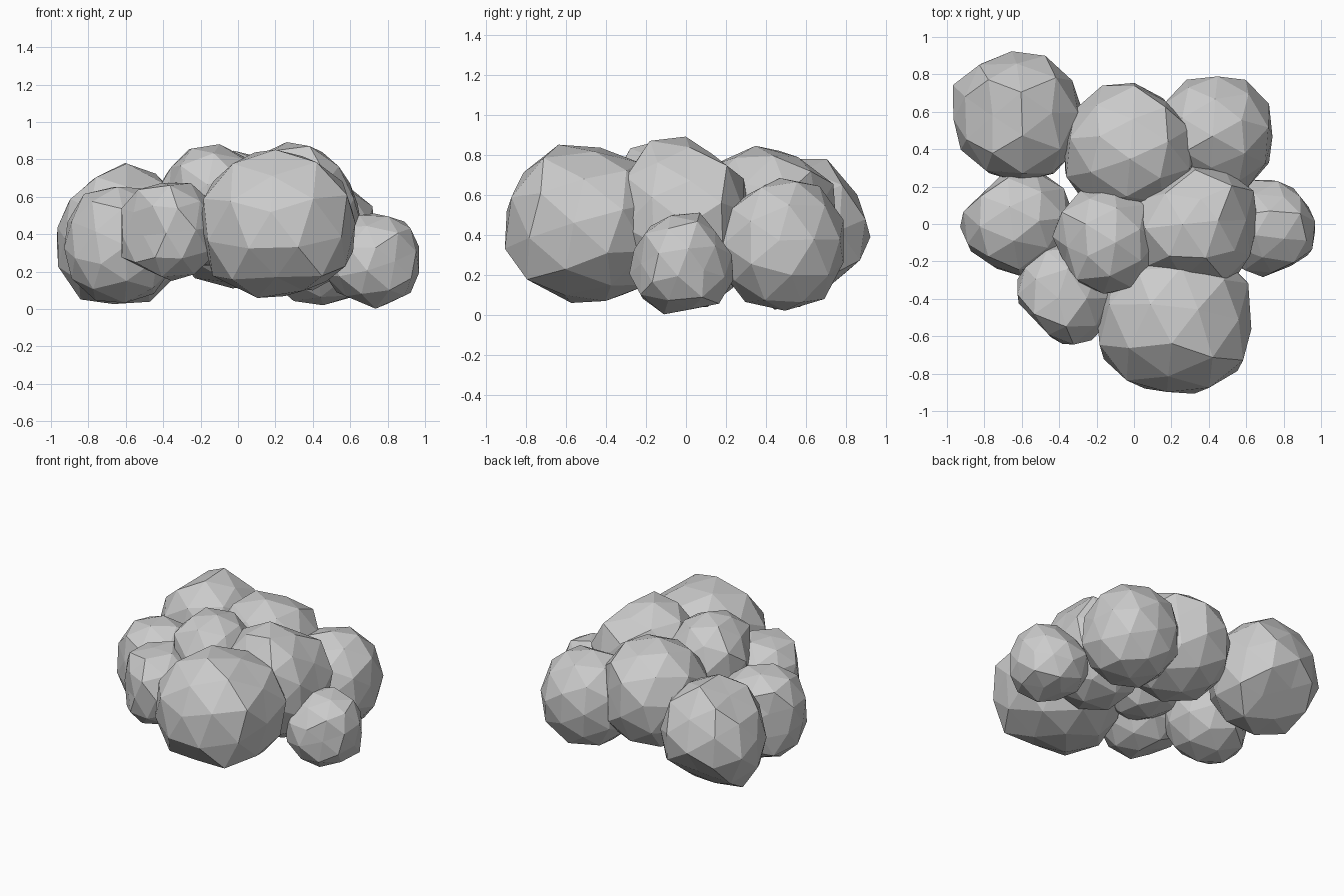
import bpy, bmesh, random
from mathutils import Euler, Vector

random.seed(7)
AXES = {"front": (0, 2), "right": (1, 2), "top": (0, 1)}


def leaf_clump(name, lo, hi, **outlines):
    """Faceted ball filling the box lo..hi, trimmed flat along short
    outline strokes given in the front (x,z), right (y,z) or top (x,y) view."""
    lo, hi = Vector(lo), Vector(hi)
    centre, half = (lo + hi) / 2, (hi - lo) / 2
    bm = bmesh.new()
    bmesh.ops.create_icosphere(bm, subdivisions=2, radius=1.0)
    rot = Euler([random.uniform(0, 6.28) for _ in range(3)]).to_matrix()
    for v in bm.verts:
        p = rot @ v.co * random.uniform(1.02, 1.07)
        v.co = [centre[a] + half[a] * max(-1, min(1, p[a])) for a in range(3)]
    # flatten whatever sticks out past each outline stroke
    for _ in range(2):
        for view, pts in outlines.items():
            i, j = AXES[view]
            for (ax, ay), (bx, by) in zip(pts, pts[1:]):
                n = Vector((0, 0, 0))
                n[i], n[j] = by - ay, ax - bx
                n.normalize()
                p = Vector((0, 0, 0))
                p[i], p[j] = ax, ay
                if n.dot(centre - p) > 0:
                    n = -n
                for v in bm.verts:
                    d = n.dot(v.co - p)
                    if d > 0:
                        v.co -= n * d
    bmesh.ops.translate(bm, verts=bm.verts, vec=-centre)
    bmesh.ops.recalc_face_normals(bm, faces=bm.faces)
    mesh = bpy.data.meshes.new(name)
    bm.to_mesh(mesh)
    bm.free()
    obj = bpy.data.objects.new(name, mesh)
    obj.location = centre
    bpy.context.collection.objects.link(obj)
    return obj


# outer ring of the bush
leaf_clump("clump_back_left", (-1.0, 0.21, 0.01), (-0.27, 0.935, 0.79),
           front=[(-0.97, 0.27), (-1, 0.42), (-0.87, 0.63), (-0.63, 0.79), (-0.43, 0.72)],
           right=[(0.56, 0.01), (0.87, 0.27), (0.93, 0.4), (0.9, 0.55), (0.72, 0.77)],
           top=[(-0.4, 0.26), (-0.7, 0.21), (-0.93, 0.4), (-1, 0.72), (-0.92, 0.8),
                (-0.72, 0.91), (-0.6, 0.935), (-0.43, 0.9), (-0.28, 0.7)])
leaf_clump("clump_back_right", (0.12, 0.16, 0.02), (0.755, 0.805, 0.69),
           right=[(0.25, 0.55), (0.38, 0.67), (0.5, 0.69), (0.72, 0.65), (0.8, 0.5)],
           top=[(0.72, 0.28), (0.755, 0.6), (0.62, 0.77), (0.3, 0.805), (0.18, 0.69)])
leaf_clump("clump_left", (-0.95, -0.28, 0.03), (-0.32, 0.30, 0.66),
           front=[(-0.83, 0.06), (-0.94, 0.25), (-0.95, 0.37), (-0.88, 0.57), (-0.8, 0.65)],
           top=[(-0.67, -0.28), (-0.87, -0.15), (-0.95, 0.03), (-0.7, 0.27)])
leaf_clump("clump_front_left", (-0.665, -0.67, 0.15), (-0.10, -0.09, 0.69),
           front=[(-0.38, 0.16), (-0.62, 0.27), (-0.66, 0.4), (-0.6, 0.62), (-0.35, 0.69)],
           top=[(-0.18, -0.58), (-0.28, -0.67), (-0.42, -0.63), (-0.62, -0.42),
                (-0.66, -0.35), (-0.51, -0.13)])
leaf_clump("clump_front", (-0.20, -0.935, 0.03), (0.66, -0.10, 0.86),
           front=[(-0.18, 0.15), (0.18, 0.03), (0.48, 0.15), (0.6, 0.25), (0.66, 0.48),
                  (0.6, 0.65), (0.4, 0.8), (0.2, 0.86), (0.02, 0.85), (-0.19, 0.65)],
           right=[(-0.25, 0.12), (-0.52, 0.03), (-0.935, 0.25), (-0.88, 0.65),
                  (-0.67, 0.85), (-0.52, 0.86), (-0.36, 0.82)],
           top=[(0.66, -0.42), (0.58, -0.77), (0.36, -0.9), (0.18, -0.935),
                (-0.12, -0.8), (-0.2, -0.65)])
leaf_clump("clump_right", (0.46, -0.29, 0.0), (1.0, 0.25, 0.52),
           front=[(0.55, 0.08), (0.74, 0), (0.93, 0.09), (1, 0.28), (0.93, 0.42), (0.87, 0.51)],
           right=[(-0.28, 0.3), (-0.16, 0.47), (0, 0.52), (0.08, 0.51), (0.23, 0.3)],
           top=[(0.7, -0.28), (0.9, -0.2), (1, -0.08), (0.95, 0.07), (0.83, 0.22), (0.63, 0.25)])

# raised crown of the bush
leaf_clump("crown_back", (-0.39, 0.05, 0.11), (0.34, 0.755, 0.85),
           right=[(0.18, 0.8), (0.33, 0.85), (0.52, 0.81), (0.7, 0.72)],
           top=[(-0.38, 0.4), (-0.28, 0.73), (0, 0.755), (0.13, 0.7), (0.31, 0.5)])
leaf_clump("crown_left", (-0.45, -0.40, 0.23), (0.14, 0.20, 0.89),
           front=[(-0.4, 0.7), (-0.29, 0.85), (-0.06, 0.89)],
           right=[(-0.33, 0.76), (-0.27, 0.87), (0.03, 0.89), (0.2, 0.77)],
           top=[(-0.33, 0.2), (-0.44, -0.06), (-0.33, -0.3), (-0.1, -0.4), (0.05, -0.3)])
leaf_clump("crown_right", (-0.02, -0.37, 0.10), (0.68, 0.33, 0.91),
           front=[(0.2, 0.89), (0.35, 0.91), (0.52, 0.79), (0.68, 0.55)],
           right=[(-0.35, 0.6), (-0.2, 0.87), (-0.03, 0.91), (0.1, 0.83), (0.24, 0.72)],
           top=[(0.1, 0.2), (0.3, 0.32), (0.55, 0.28), (0.66, 0.2), (0.66, -0.05), (0.57, -0.32)])
